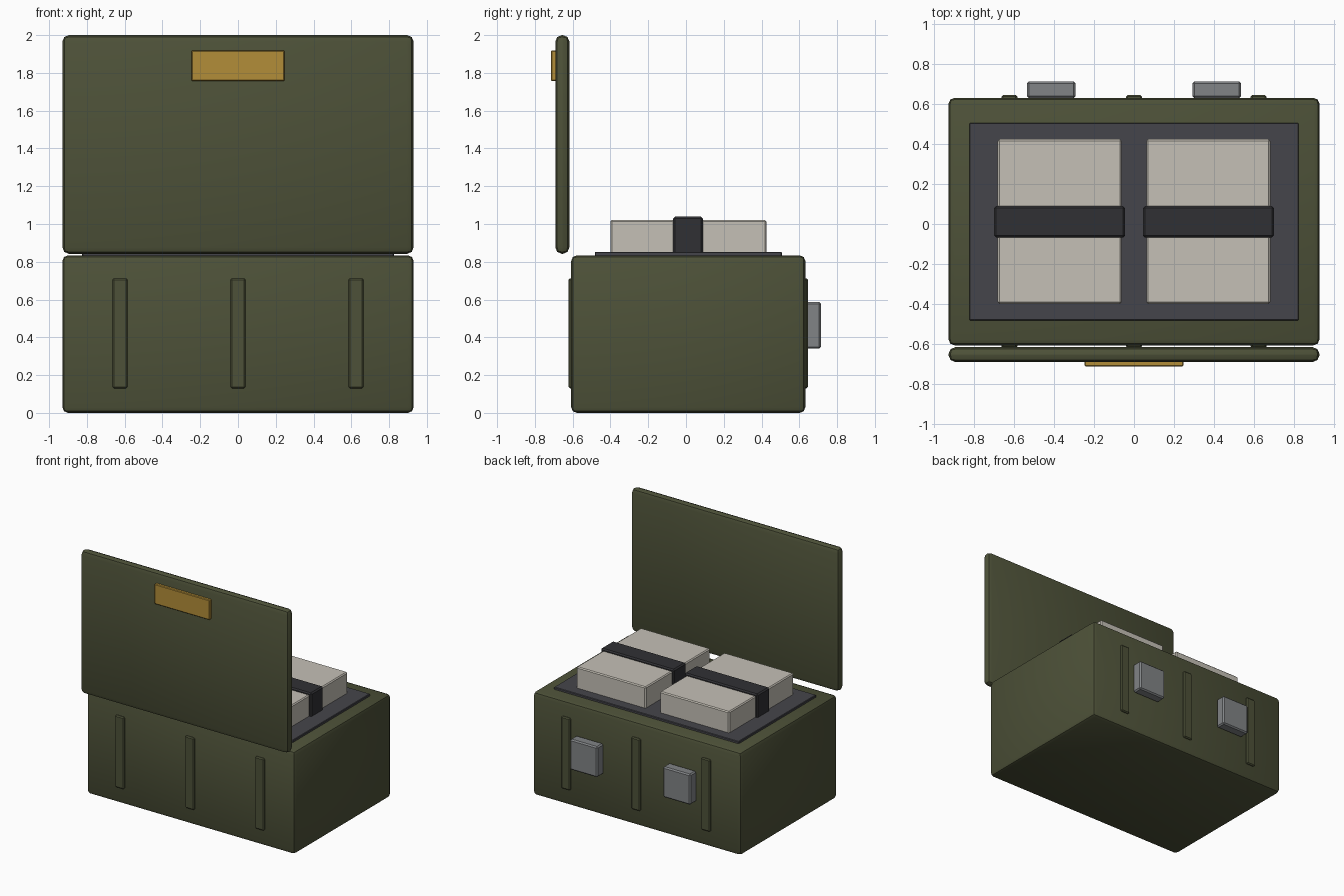
import bpy
from math import radians

if "Cube" in bpy.data.objects:
    bpy.data.objects.remove(bpy.data.objects["Cube"])


def material(name, r, g, b):
    m = bpy.data.materials.new(name)
    m.diffuse_color = (r, g, b, 1)
    m.use_nodes = True
    m.node_tree.nodes["Principled BSDF"].inputs["Base Color"].default_value = m.diffuse_color
    return m


OLIVE = material("olive_paint", 0.075, 0.083, 0.04)
BRASS = material("brass", 0.45, 0.27, 0.04)
STEEL = material("steel", 0.22, 0.23, 0.24)
LINER = material("dark_liner", 0.06, 0.06, 0.07)
CLOTH = material("pale_cloth", 0.56, 0.53, 0.47)
STRAP = material("black_strap", 0.03, 0.03, 0.034)


def box(name, x, y, z, mat, bevel, segments=1):
    """Bevelled box given by its (min, max) range on each axis."""
    ranges = (x, y, z)
    bpy.ops.mesh.primitive_cube_add(size=1, location=[(a + b) / 2 for a, b in ranges])
    ob = bpy.context.object
    ob.name = name
    ob.scale = [b - a for a, b in ranges]
    bpy.ops.object.transform_apply(location=False, rotation=False, scale=True)
    ob.data.materials.append(mat)
    mod = ob.modifiers.new("Bevel", "BEVEL")
    mod.width = bevel
    mod.segments = segments
    bpy.ops.object.modifier_apply(modifier=mod.name)
    bpy.ops.object.shade_smooth_by_angle(angle=radians(30))
    return ob


def around(centre, width):
    return centre - width / 2, centre + width / 2


# Crate body and the open lid standing upright at the front
box("crate_body", (-0.93, 0.93), (-0.608, 0.632), (0, 0.834), OLIVE, 0.03, 2)
box("open_lid", (-0.93, 0.93), (-0.692, -0.617), (0.842, 2.0), OLIVE, 0.035, 2)
box("lid_plate", (-0.247, 0.247), (-0.715, -0.685), (1.757, 1.918), BRASS, 0.005)

# Upright ribs on front and back
for side, y in (("front", (-0.622, -0.595)), ("back", (0.62, 0.646))):
    for i, x in enumerate((-0.625, 0, 0.625)):
        box(f"{side}_rib_{i + 1}", around(x, 0.08), y, (0.13, 0.712), OLIVE, 0.008)

# Liner inside the rim
box("liner", (-0.825, 0.825), (-0.483, 0.507), (0.81, 0.852), LINER, 0.004)

# Paired latches, bundles and straps
for side, s in (("left", -1), ("right", 1)):
    box(f"{side}_latch", around(s * 0.415, 0.245), (0.632, 0.715), (0.34, 0.587), STEEL, 0.01)
    box(f"{side}_bundle", around(s * 0.373, 0.62), (-0.4, 0.425), (0.83, 1.022), CLOTH, 0.008)
    box(f"{side}_strap", around(s * 0.373, 0.656), (-0.068, 0.09), (0.83, 1.039), STRAP, 0.01)
